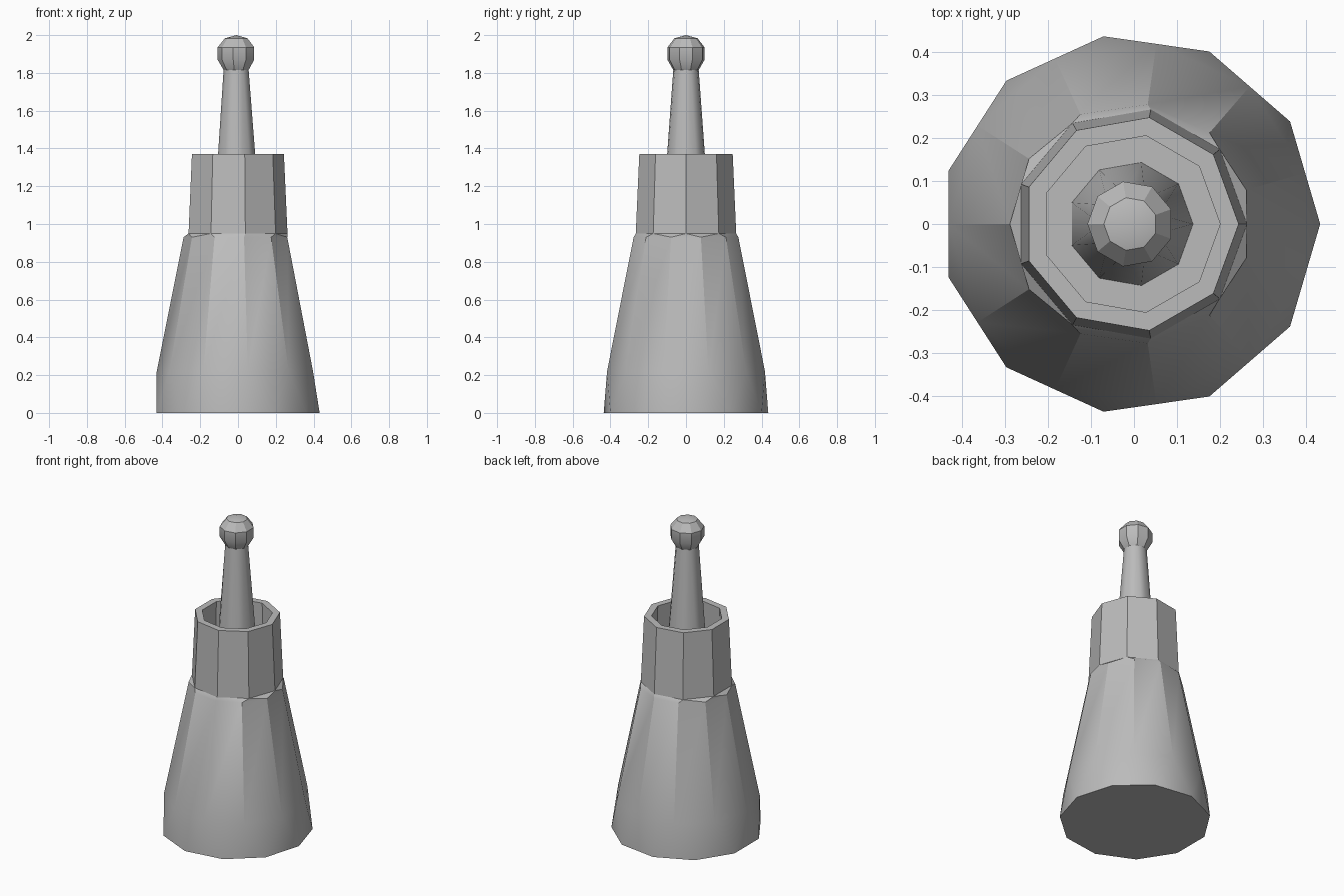
import bpy
import bmesh
from math import sin, cos, pi, radians

if "Cube" in bpy.data.objects:
    bpy.data.objects.remove(bpy.data.objects["Cube"])

AXIS_X = -0.008  # odd-sided rings sit slightly off centre

grey = bpy.data.materials.new("plain grey")
grey.use_nodes = True
colour = (0.5, 0.5, 0.5, 1)
grey.diffuse_color = colour
grey.node_tree.nodes["Principled BSDF"].inputs["Base Color"].default_value = colour


def ring(bm, sides, radius, z, half_turn=False):
    """Vertices of a regular polygon, optionally turned by half a step."""
    offset = 0.5 if half_turn else 0
    angles = [2 * pi * (i + offset) / sides for i in range(sides)]
    return [bm.verts.new((AXIS_X + radius * cos(a), radius * sin(a), z)) for a in angles]


def skin(bm, low, high):
    """Quads between two aligned rings."""
    n = len(low)
    for i in range(n):
        j = (i + 1) % n
        bm.faces.new((low[i], low[j], high[j], high[i]))


def loop_edges(bm, verts):
    edges = []
    for i, v in enumerate(verts):
        pair = (verts[i - 1], v)
        edges.append(bm.edges.get(pair) or bm.edges.new(pair))
    return edges


def finish(bm, name):
    bmesh.ops.recalc_face_normals(bm, faces=bm.faces[:])
    mesh = bpy.data.meshes.new(name)
    bm.to_mesh(mesh)
    bm.free()
    mesh.materials.append(grey)
    obj = bpy.data.objects.new(name, mesh)
    bpy.context.collection.objects.link(obj)
    bpy.ops.object.select_all(action='DESELECT')
    obj.select_set(True)
    bpy.context.view_layer.objects.active = obj
    bpy.ops.object.shade_smooth_by_angle(angle=radians(30))
    return obj


# Tapered body: upright triangles at the foot, long panels between them
SIDES = 11
bm = bmesh.new()
foot = ring(bm, SIDES, 0.44, 0)
peaks = ring(bm, SIDES, 0.44 * cos(pi / SIDES), 0.22, True)
shoulder = ring(bm, SIDES, 0.28, 0.93, True)
bm.faces.new(foot[::-1])
for i in range(SIDES):
    bm.faces.new((foot[i], foot[(i + 1) % SIDES], peaks[i]))
    bm.faces.new((peaks[i - 1], foot[i], peaks[i]))
skin(bm, peaks, shoulder)

# Nine-sided collar with a hollow inside
collar = [ring(bm, 9, r, z) for r, z in
          ((0.27, 0.95), (0.251, 1.37), (0.208, 1.37), (0.22, 0.78))]
bmesh.ops.bridge_loops(bm, edges=loop_edges(bm, shoulder) + loop_edges(bm, collar[0]))
for low, high in zip(collar, collar[1:]):
    skin(bm, low, high)
bm.faces.new(collar[-1])
finish(bm, "body_and_collar")

# Stalk: its top is turned half a step, giving long alternating triangles
bm = bmesh.new()
base = ring(bm, 9, 0.145, 0.78)
tip = ring(bm, 9, 0.068, 1.82, True)
bmesh.ops.convex_hull(bm, input=base + tip)
finish(bm, "stalk")

# Faceted knob
bm = bmesh.new()
rings = [ring(bm, 9, r, z, True) for r, z in
         ((0.068, 1.815), (0.1, 1.87), (0.1, 1.935), (0.062, 1.983))]
for low, high in zip(rings, rings[1:]):
    skin(bm, low, high)
bm.faces.new(rings[0][::-1])
top = bm.verts.new((AXIS_X, 0, 2))
for i, v in enumerate(rings[-1]):
    bm.faces.new((rings[-1][i - 1], v, top))
finish(bm, "knob")
